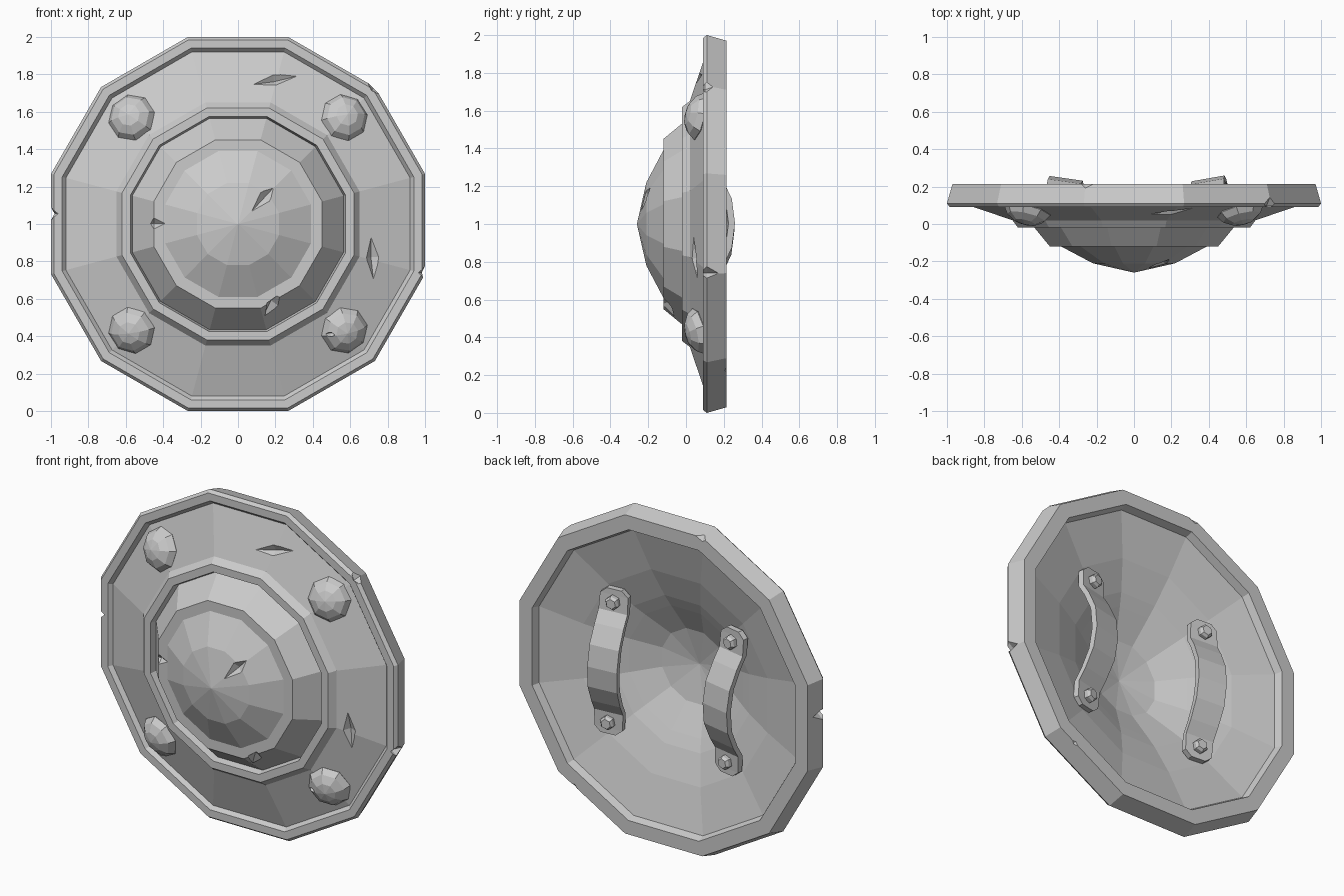
import bpy, bmesh, math
from mathutils import Matrix, Vector

if "Cube" in bpy.data.objects:
    bpy.data.objects.remove(bpy.data.objects["Cube"])

# profiles as (distance to flat, y), from centre outwards
FRONT = [(0, -.26), (.22, -.21), (.39, -.12), (.45, -.12), (.565, .02), (.575, -.02),
         (.62, -.02), (.65, .02), (.92, .112), (.94, .09), (.985, .09), (1, .11)]
BACK = [(.97, .215), (.885, .215), (.87, .17), (.62, .10), (.45, .035), (.38, .0),
        (.22, -.085), (0, -.13)]


def add_object(name, bm, matrix=None):
    bmesh.ops.recalc_face_normals(bm, faces=bm.faces)
    if matrix:
        bm.transform(matrix)
    me = bpy.data.meshes.new(name)
    bm.to_mesh(me)
    bm.free()
    ob = bpy.data.objects.new(name, me)
    bpy.context.collection.objects.link(ob)
    return ob


def revolve(bm, profile, sides, phase):
    """Closed solid turned around the y axis; profile starts and ends on it."""
    rings = []
    for r, y in profile:
        if r == 0:
            rings.append([bm.verts.new((0, y, 0))] * sides)
        else:
            rings.append([bm.verts.new((r * math.cos(phase + math.tau * i / sides), y,
                                        r * math.sin(phase + math.tau * i / sides)))
                          for i in range(sides)])
    for a, b in zip(rings, rings[1:]):
        for i in range(sides):
            j = (i + 1) % sides
            bm.faces.new(list(dict.fromkeys((a[i], a[j], b[j], b[i]))))


def surface_frame(x, z, angle=0):
    """Matrix on the shield front: local -y points out of the surface."""
    t, r = math.atan2(z - 1, x), math.hypot(x, z - 1)
    step = math.radians(30)
    ap = r * math.cos(t - round(t / step) * step)
    for (r0, y0), (r1, y1) in zip(FRONT, FRONT[1:]):
        if r0 <= ap <= r1:
            break
    slope = (y1 - y0) / (r1 - r0)
    n = Vector((slope * math.cos(t), -1, slope * math.sin(t))).normalized()
    xa = Vector((math.cos(angle), 0, math.sin(angle)))
    xa = (xa - n * xa.dot(n)).normalized()
    za = xa.cross(-n)
    m = Matrix((xa, -n, za)).transposed().to_4x4()
    m.translation = (x, y0 + slope * (ap - r0), z)
    return m


# shield body
bm = bmesh.new()
k = 1 / math.cos(math.radians(15))
revolve(bm, [(r * k, y) for r, y in FRONT + BACK], 12, math.radians(15))
shield = add_object("shield_body", bm, Matrix.Translation((0, 0, 1)))

# domed rivets
rivets = []
for sx in (-1, 1):
    for sz in (-1, 1):
        bm = bmesh.new()
        revolve(bm, [(0, -.07), (.06, -.058), (.105, -.03), (.128, .005), (.11, .03), (0, .03)],
                8, math.radians(10))
        rivets.append(add_object("rivet", bm, surface_frame(sx * .57, 1 + sz * .57)))

# battle damage cutters: stretched octahedra
bm = bmesh.new()


def add_cutter(matrix, size):
    part = bmesh.ops.create_uvsphere(bm, u_segments=4, v_segments=2, radius=1)
    bmesh.ops.transform(bm, verts=part["verts"], matrix=matrix @ Matrix.Diagonal((*size, 1)))


for x, z, ang, length, width, lift in [
        (.195, 1.77, 13, .16, .03, 0), (.145, 1.145, 47, .11, .035, 0),
        (-.45, 1.003, 0, .06, .03, 0), (.185, .57, 78, .10, .04, 0),
        (.72, .82, 95, .15, .035, 0), (.49, .42, 0, .05, .015, .04)]:
    f = surface_frame(x, z, math.radians(ang))
    add_cutter(f @ Matrix.Translation((0, -lift, 0)), (length, .03, width))
for pos, size, ang in [((-1, .11, 1.055), (.045, .12, .035), 0),
                       ((1, .11, .74), (.045, .1, .035), 0),
                       ((.735, .1, 1.735), (.035, .07, .08), 45),
                       ((-.26, .22, 2), (.12, .045, .06), 0),
                       ((.62, .22, .2), (.1, .04, .05), 30)]:
    add_cutter(Matrix.Translation(pos) @ Matrix.Rotation(math.radians(-ang), 4, 'Y'), size)
cutter = add_object("damage_cutter", bm)
cutter.hide_render = True
cutter.hide_viewport = True
for ob in [shield] + rivets:
    mod = ob.modifiers.new("damage", 'BOOLEAN')
    mod.object = cutter
    mod.operation = 'DIFFERENCE'
    mod.solver = 'EXACT'
    mod.use_self = True

# back straps with bolts: path points are (z, y, half width)
PATH = [(-.445, .125, .045), (-.41, .125, .085), (-.31, .13, .088), (-.24, .175, .088),
        (-.13, .228, .09), (0, .245, .09)]
PATH += [(-z, y, w) for z, y, w in reversed(PATH[:-1])]
for side, x, z, turn in [("left", -.375, .97, -8), ("right", .41, 1.0, 10)]:
    place = (Matrix.Translation((x, .16, z)) @ Matrix.Rotation(-.047, 4, 'Y')
             @ Matrix.Rotation(math.radians(turn), 4, 'Z') @ Matrix.Translation((0, -.16, 0)))
    bm = bmesh.new()
    rows = [[bm.verts.new((sx * w, y + dy, pz)) for sx, dy in
             ((-1, 0), (1, 0), (1, -.035), (-1, -.035))] for pz, y, w in PATH]
    for a, b in zip(rows, rows[1:]):
        for i in range(4):
            j = (i + 1) % 4
            bm.faces.new((a[i], a[j], b[j], b[i]))
    bm.faces.new(rows[0])
    bm.faces.new(rows[-1])
    add_object("strap_" + side, bm, place)
    for sz in (-1, 1):
        bm = bmesh.new()
        revolve(bm, [(0, .06), (.042, .06), (.042, .15), (.03, .165), (0, .165)], 6, .3)
        add_object("strap_bolt", bm, place @ Matrix.Translation((0, 0, sz * .37)))
